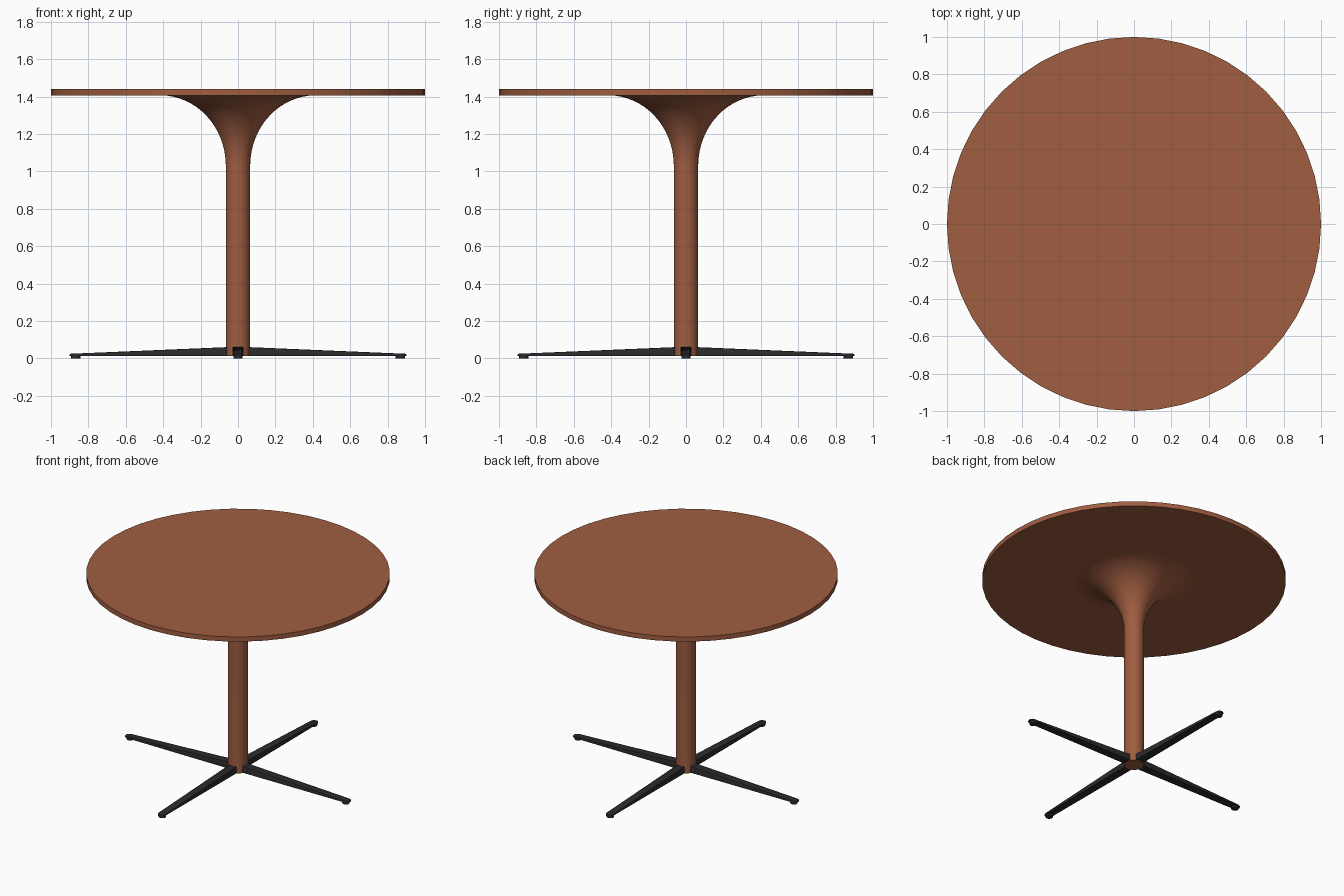
import bpy, bmesh, math
from mathutils import Matrix

if "Cube" in bpy.data.objects:
    bpy.data.objects.remove(bpy.data.objects["Cube"])


def material(name, rgb):
    m = bpy.data.materials.new(name)
    m.diffuse_color = (*rgb, 1)
    m.use_nodes = True
    m.node_tree.nodes["Principled BSDF"].inputs["Base Color"].default_value = m.diffuse_color
    return m


WOOD = material("warm brown", (0.35, 0.11, 0.052))
BLACK = material("soft black", (0.024, 0.024, 0.025))


def finish(name, bm, mat):
    bmesh.ops.recalc_face_normals(bm, faces=bm.faces)
    me = bpy.data.meshes.new(name)
    bm.to_mesh(me)
    bm.free()
    me.materials.append(mat)
    ob = bpy.data.objects.new(name, me)
    bpy.context.collection.objects.link(ob)
    bpy.ops.object.select_all(action='DESELECT')
    ob.select_set(True)
    bpy.context.view_layer.objects.active = ob
    bpy.ops.object.shade_smooth_by_angle(angle=math.radians(35))
    return ob


def lathe(name, profile, mat, sides, x=0, y=0):
    """Closed solid of revolution from (radius, z) points, bottom to top."""
    bm = bmesh.new()
    rings = [[bm.verts.new((x + r * math.cos(2 * math.pi * i / sides),
                            y + r * math.sin(2 * math.pi * i / sides), z))
              for i in range(sides)] for r, z in profile]
    for a, b in zip(rings, rings[1:]):
        for i in range(sides):
            j = (i + 1) % sides
            bm.faces.new((a[i], a[j], b[j], b[i]))
    bm.faces.new(rings[0][::-1])
    bm.faces.new(rings[-1])
    return finish(name, bm, mat)


# Round top
lathe("table_top", [(1.0, 1.406), (1.0, 1.44)], WOOD, 48)

# Column with a quarter-curve flare under the top
flare = [(0.065 + 0.35 * (1 - math.cos(t)), 1.03 + 0.377 * math.sin(t))
         for t in (math.pi / 2 * k / 16 for k in range(17))]
lathe("column", [(0.065, 0.012)] + flare, WOOD, 48)

# Four tapered arms with clipped tips, each on a small foot pad
PLAN = [(0.05, -0.03), (0.875, -0.026), (0.893, -0.02), (0.9, -0.01),
        (0.9, 0.01), (0.893, 0.02), (0.875, 0.026), (0.05, 0.03)]
for k, side in enumerate(("right", "back", "left", "front")):
    bm = bmesh.new()
    low = [bm.verts.new((x, y, 0.014)) for x, y in PLAN]
    high = [bm.verts.new((x, y, 0.061 - 0.036 * (x - 0.05) / 0.85)) for x, y in PLAN]
    bm.faces.new(low[::-1])
    top = bm.faces.new(high)
    for i in range(len(PLAN)):
        j = (i + 1) % len(PLAN)
        bm.faces.new((low[i], low[j], high[j], high[i]))
    bmesh.ops.bevel(bm, geom=list(top.edges), offset=0.004, segments=2,
                    profile=0.5, affect='EDGES')
    a = math.pi / 2 * k
    bmesh.ops.rotate(bm, verts=bm.verts, cent=(0, 0, 0), matrix=Matrix.Rotation(a, 3, 'Z'))
    finish(side + "_base_arm", bm, BLACK)
    lathe(side + "_foot_pad", [(0.025, 0.0), (0.025, 0.016)], BLACK, 16,
          0.868 * math.cos(a), 0.868 * math.sin(a))
